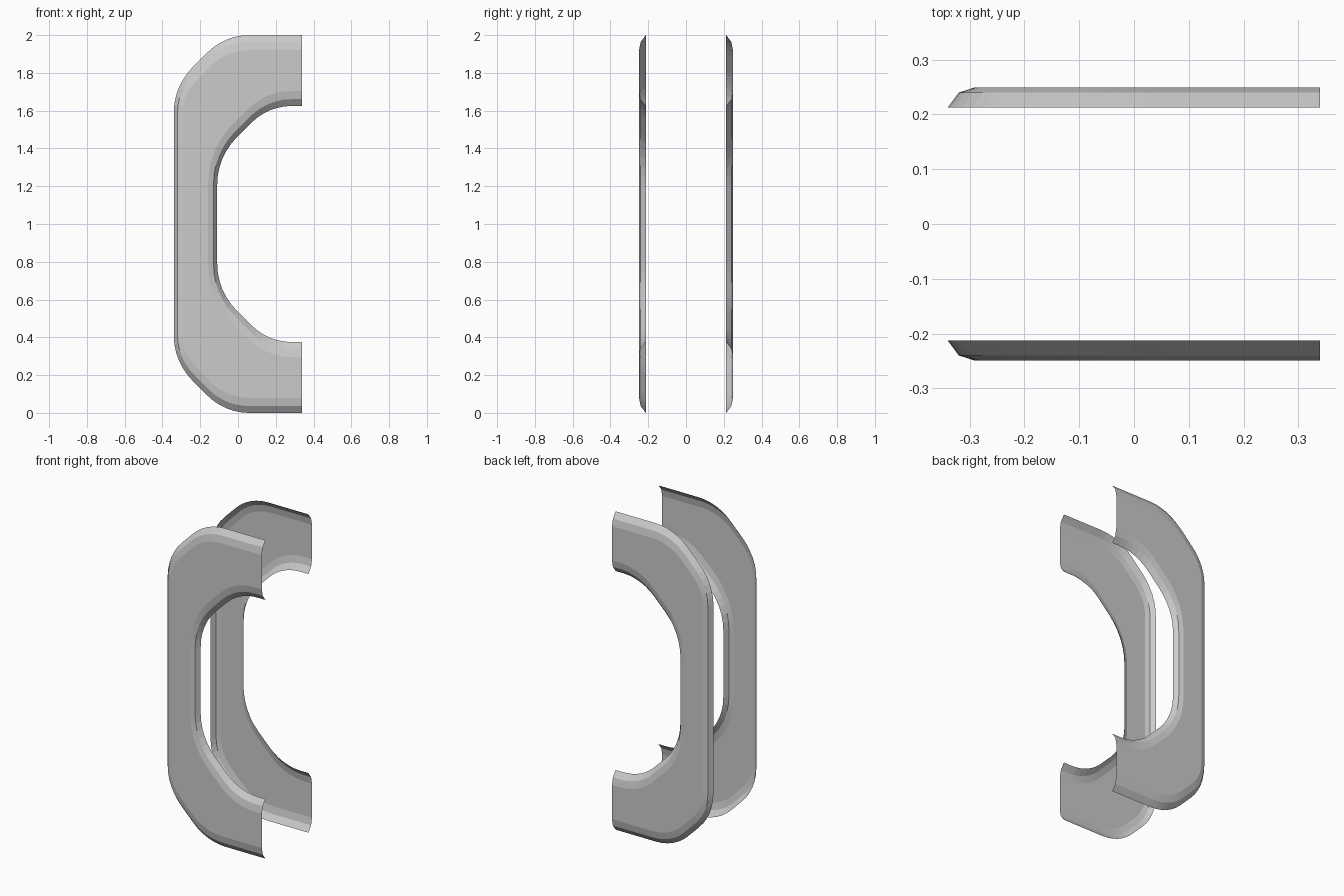
import bpy, bmesh, math
from mathutils import Vector

if "Cube" in bpy.data.objects:
    bpy.data.objects.remove(bpy.data.objects["Cube"])

SEG = 6  # facets per rounded corner

grey = bpy.data.materials.new("plain grey")
grey.diffuse_color = (0.6, 0.6, 0.6, 1)
grey.use_nodes = True
grey.node_tree.nodes["Principled BSDF"].inputs["Base Color"].default_value = grey.diffuse_color


def corner(a, c, b, t):
    """Tangent arc at corner c, cut back by t; returns (point, left normal)."""
    d1, d2 = (c - a).normalized(), (b - c).normalized()
    turn = d1.angle(d2)
    r = t / math.tan(turn / 2)
    n1 = Vector((-d1.y, d1.x))
    centre = c - d1 * t + n1 * r
    out = []
    for i in range(SEG + 1):
        w = turn * i / SEG
        n = n1 * math.cos(w) - d1 * math.sin(w)
        out.append((centre - n * r, n))
    return out


def half_outline(x_side, z_top, x_corner, z_corner, t_top, t_side):
    """Upper half of an outline, from the open end round to the long side."""
    pts = [Vector(p) for p in ((0.34, z_top), (x_corner, z_top),
                               (x_side, z_corner), (x_side, 1.0))]
    path = [(pts[0], Vector((0, -1)))]
    path += corner(pts[0], pts[1], pts[2], t_top)
    path += corner(pts[1], pts[2], pts[3], t_side)
    return path


def full_outline(*args):
    top = half_outline(*args)
    low = [(Vector((p.x, 2 - p.y)), Vector((n.x, -n.y))) for p, n in reversed(top)]
    return top + low


outer = full_outline(-0.34, 2.0, -0.07, 1.73, 0.13, 0.14)
inner = full_outline(-0.11, 1.625, 0.16, 1.355, 0.125, 0.145)

# Edge bevel: inset in x, inset in z, distance from the middle plane
bevel = [(0.0, 0.0, 0.213), (0.02, 0.036, 0.24), (0.048, 0.08, 0.249)]


def build_plate(name, side):
    bm = bmesh.new()
    rows = []
    for (po, no), (pi, ni) in zip(outer, inner):
        row = [(po.x + no.x * dx, side * y, po.y + no.y * dz) for dx, dz, y in bevel]
        row += [(pi.x - ni.x * dx, side * y, pi.y - ni.y * dz)
                for dx, dz, y in reversed(bevel)]
        rows.append([bm.verts.new(v) for v in row])
    for r, s in zip(rows, rows[1:]):
        for k in range(len(r) - 1):
            quad = (r[k], r[k + 1], s[k + 1], s[k])
            bm.faces.new(quad if side > 0 else quad[::-1])
    # Make the shell face away from the middle plane
    bm.normal_update()
    if sum(f.normal.y * f.calc_area() for f in bm.faces) * side < 0:
        bmesh.ops.reverse_faces(bm, faces=bm.faces[:])
    mesh = bpy.data.meshes.new(name)
    bm.to_mesh(mesh)
    bm.free()
    mesh.materials.append(grey)
    bpy.context.collection.objects.link(bpy.data.objects.new(name, mesh))


build_plate("front_trim", -1)
build_plate("back_trim", 1)
